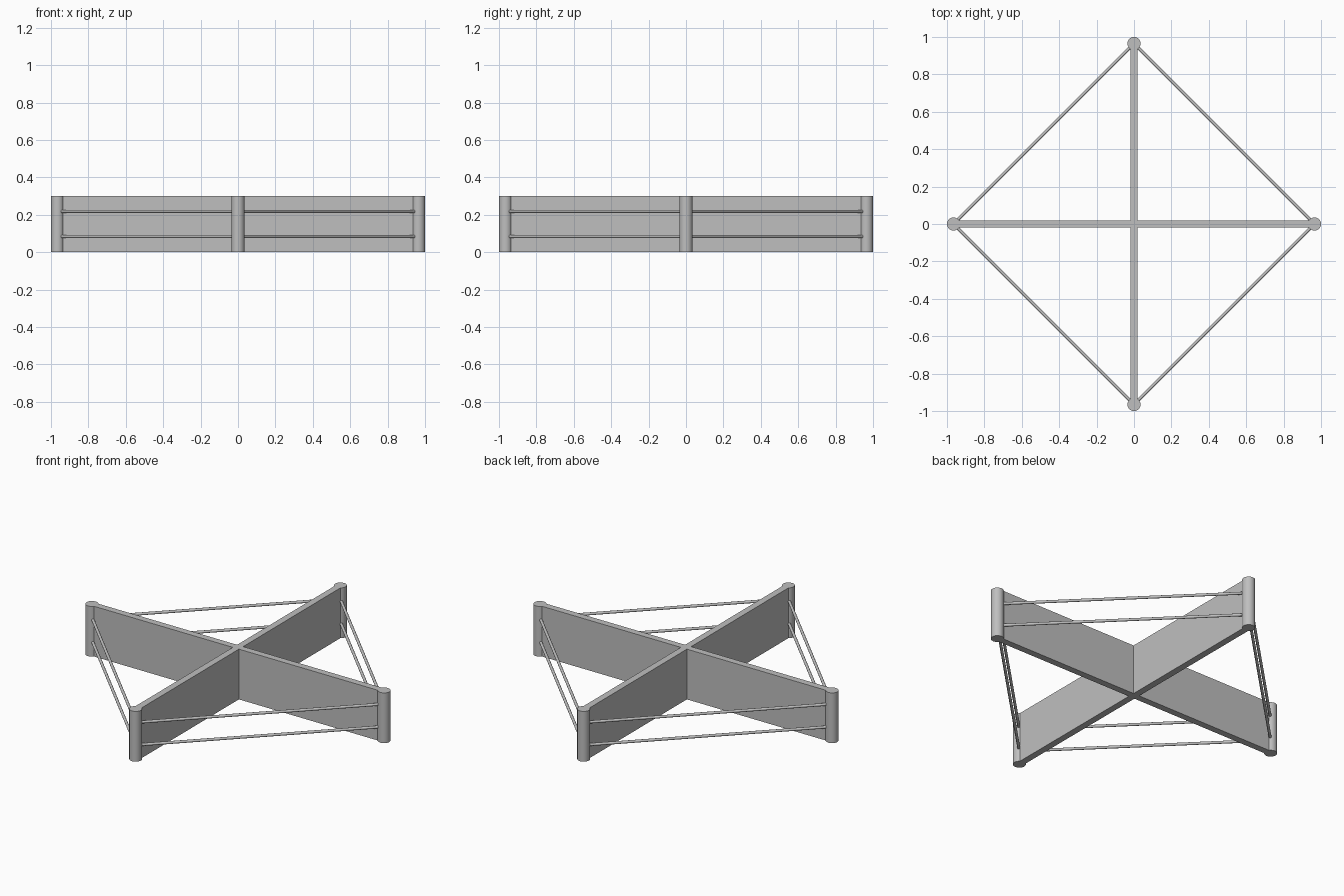
import bpy
import math
from mathutils import Vector

if "Cube" in bpy.data.objects:
    bpy.data.objects.remove(bpy.data.objects["Cube"])

HEIGHT = 0.30
POST_R = 0.035
REACH = 1.0 - POST_R      # distance of post centres from the middle
WALL = 0.04
ROD_R = 0.008

grey = bpy.data.materials.new("light grey")
grey.diffuse_color = (0.52, 0.52, 0.52, 1)
grey.use_nodes = True
grey.node_tree.nodes["Principled BSDF"].inputs["Base Color"].default_value = grey.diffuse_color


def finish(name, smooth=False):
    obj = bpy.context.object
    obj.name = name
    obj.data.materials.append(grey)
    if smooth:
        bpy.ops.object.shade_smooth_by_angle(angle=math.radians(40))
    return obj


def cylinder(name, a, b, radius, sides):
    a, b = Vector(a), Vector(b)
    axis = b - a
    bpy.ops.mesh.primitive_cylinder_add(
        vertices=sides, radius=radius, depth=axis.length, location=(a + b) / 2,
        rotation=axis.to_track_quat('Z', 'Y').to_euler())
    return finish(name, True)


def wall(name, sx, sy, x=0, y=0):
    bpy.ops.mesh.primitive_cube_add(size=1, location=(x, y, HEIGHT / 2))
    obj = bpy.context.object
    obj.scale = (sx, sy, HEIGHT)
    bpy.ops.object.transform_apply(location=False, rotation=False, scale=True)
    return finish(name)


# Crossed walls: one full length, two halves meeting it
wall("long_wall", 2 * REACH, WALL)
half = REACH - WALL / 2
for side, label in ((1, "back"), (-1, "front")):
    wall(label + "_half_wall", WALL, half, y=side * (WALL / 2 + half / 2))

# Round posts at the wall ends, joined by two tie rods on each side
corners = [(REACH, 0), (0, REACH), (-REACH, 0), (0, -REACH)]
for i, (x, y) in enumerate(corners):
    cylinder(f"post_{i + 1}", (x, y, 0), (x, y, HEIGHT), POST_R, 32)
    nx, ny = corners[(i + 1) % 4]
    for z, label in ((0.083, "lower"), (0.218, "upper")):
        cylinder(f"{label}_rod_{i + 1}", (x, y, z), (nx, ny, z), ROD_R, 16)
